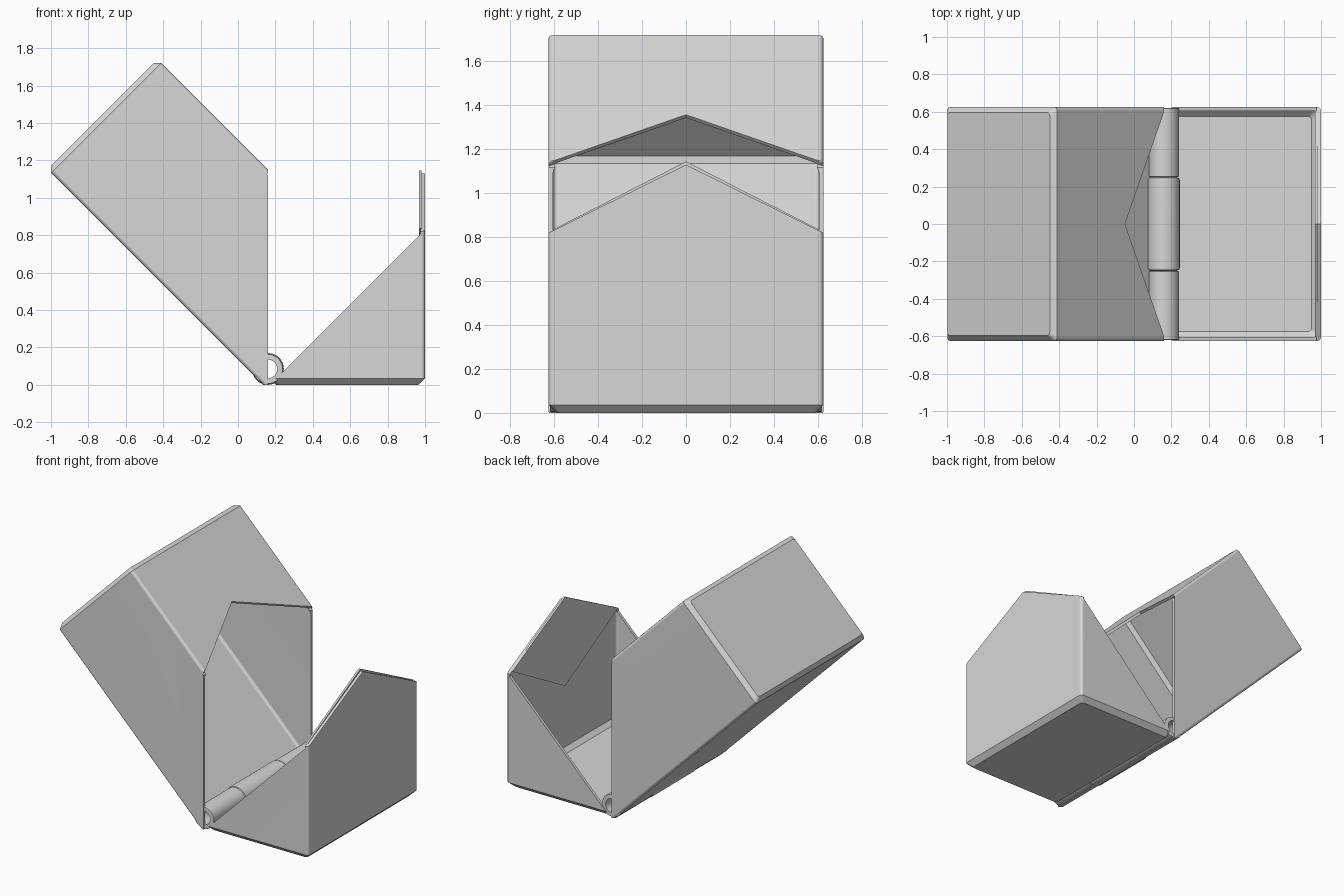
import bpy
import bmesh
import math
from mathutils import Matrix

if "Cube" in bpy.data.objects:
    bpy.data.objects.remove(bpy.data.objects["Cube"], do_unlink=True)

WIDTH = 0.625   # half width of the case
WALL = 0.02     # wall thickness
ROUND = 0.02    # radius of the upright edges

grey = bpy.data.materials.new("light grey plastic")
grey.use_nodes = True
colour = (0.68, 0.68, 0.68, 1)
grey.diffuse_color = colour
grey.node_tree.nodes["Principled BSDF"].inputs["Base Color"].default_value = colour


def make(name, bm):
    bmesh.ops.recalc_face_normals(bm, faces=bm.faces)
    mesh = bpy.data.meshes.new(name)
    bm.to_mesh(mesh)
    bm.free()
    mesh.materials.append(grey)
    obj = bpy.data.objects.new(name, mesh)
    bpy.context.collection.objects.link(obj)
    return obj


def select(obj):
    bpy.ops.object.select_all(action='DESELECT')
    obj.select_set(True)
    bpy.context.view_layer.objects.active = obj


def smooth(obj):
    select(obj)
    bpy.ops.object.shade_smooth_by_angle(angle=math.radians(35))
    mod = obj.modifiers.new("flat panels", 'WEIGHTED_NORMAL')
    mod.keep_sharp = True


def rounded_ring(bm, x0, x1, half_y, z):
    """Ring of vertices around a rectangle with rounded corners."""
    ring = []
    for corner in range(4):
        cx = x1 - ROUND if corner in (0, 3) else x0 + ROUND
        cy = (half_y - ROUND) * (1 if corner < 2 else -1)
        for step in range(4):
            a = math.radians(corner * 90 + step * 30)
            ring.append(bm.verts.new((cx + ROUND * math.cos(a), cy + ROUND * math.sin(a), z)))
    return ring


def rounded_box(name, x0, x1, half_y, open_z, end_z, chamfer):
    """Box with rounded upright edges and a chamfer around end_z."""
    bm = bmesh.new()
    shoulder = end_z + math.copysign(chamfer, open_z - end_z)
    rings = [rounded_ring(bm, x0, x1, half_y, open_z),
             rounded_ring(bm, x0, x1, half_y, shoulder),
             rounded_ring(bm, x0 + chamfer, x1 - chamfer, half_y - chamfer, end_z)]
    for low, high in zip(rings, rings[1:]):
        for i in range(len(low)):
            bm.faces.new((low[i - 1], low[i], high[i], high[i - 1]))
    bm.faces.new(rings[0])
    bm.faces.new(rings[-1])
    return make(name, bm)


def prism(name, points, axis, low, high):
    """Extrude a flat outline along x (points are y, z) or y (points are x, z)."""
    bm = bmesh.new()
    place = (lambda a, b: (low, a, b)) if axis == 'x' else (lambda a, b: (a, low, b))
    face = bm.faces.new([bm.verts.new(place(a, b)) for a, b in points])
    out = bmesh.ops.extrude_face_region(bm, geom=[face])
    step = (high - low, 0, 0) if axis == 'x' else (0, high - low, 0)
    bmesh.ops.translate(bm, verts=[g for g in out["geom"] if isinstance(g, bmesh.types.BMVert)], vec=step)
    return make(name, bm)


def cut(obj, cutters):
    select(obj)
    for cutter in cutters:
        mod = obj.modifiers.new("cut", 'BOOLEAN')
        mod.operation = 'DIFFERENCE'
        mod.solver = 'EXACT'
        mod.object = cutter
        bpy.ops.object.modifier_apply(modifier=mod.name)
        bpy.data.objects.remove(cutter, do_unlink=True)
    smooth(obj)


def tube(name, outer, inner, y0, y1, ease):
    """Hinge barrel turned around the hinge line."""
    bm = bmesh.new()
    profile = [(inner, y0), (outer - ease, y0), (outer - ease * 0.3, y0 + ease * 0.3), (outer, y0 + ease),
               (outer, y1 - ease), (outer - ease * 0.3, y1 - ease * 0.3), (outer - ease, y1), (inner, y1)]
    verts = [bm.verts.new((r, y, 0)) for r, y in profile]
    edges = [bm.edges.new((v, verts[i - 1])) for i, v in enumerate(verts)]
    bmesh.ops.spin(bm, geom=verts + edges, cent=(0, 0, 0), axis=(0, 1, 0),
                   angle=math.tau, steps=32, use_duplicate=False)
    bmesh.ops.remove_doubles(bm, verts=bm.verts, dist=1e-4)
    bmesh.ops.translate(bm, verts=bm.verts, vec=(0.16, 0, 0.085))
    smooth(make(name, bm))


# Base tray: slanted sides and a peaked outer wall
base = rounded_box("base_tray", 0.17, 1.0, WIDTH, 1.3, 0, 0.035)
cut(base, [
    rounded_box("base_hollow", 0.17 + WALL, 1 - WALL, WIDTH - WALL, 1.5, WALL, 0.03),
    prism("base_slant", [(-0.2, -0.37), (0.975, 0.805), (0.975, 2), (-0.2, 2)], 'y', -1, 1),
    prism("base_peak", [(-0.7, 0.783), (0, 1.13), (0.7, 0.783), (0.7, 2), (-0.7, 2)], 'x', 0.97, 1.1),
])

# Diamond lip that tucks inside the closed lid
prism("base_lip", [(-0.605, 0.835), (0, 1.145), (0.605, 0.835), (0, 0.5)], 'x', 0.967, 0.981)

# Lid: modelled upright, then swung open
lid = rounded_box("lid", 0.0955, 0.926, WIDTH, -0.4, 1.535, 0.028)
cut(lid, [
    rounded_box("lid_hollow", 0.0955 + WALL, 0.926 - WALL, WIDTH - WALL, -0.6, 1.535 - WALL, 0.025),
    prism("lid_slant", [(-1, 1), (0.113, -0.113), (1.1, 0.874), (1.1, -1), (-1, -1)], 'y', -1, 1),
    prism("lid_notch", [(-0.65, 0.674), (0, 0.994), (0.65, 0.674), (0.65, 0.5), (-0.65, 0.5)], 'x', 0.903, 1.2),
])
lid.data.transform(Matrix.Rotation(math.radians(-45), 4, 'Y'))

# Hinge barrels
tube("hinge_middle", 0.085, 0.05, -0.25, 0.25, 0.015)
for side, name in ((-1, "hinge_right"), (1, "hinge_left")):
    low, high = sorted((side * 0.252, side * 0.62))
    tube(name, 0.08, 0.05, low, high, 0.005)
